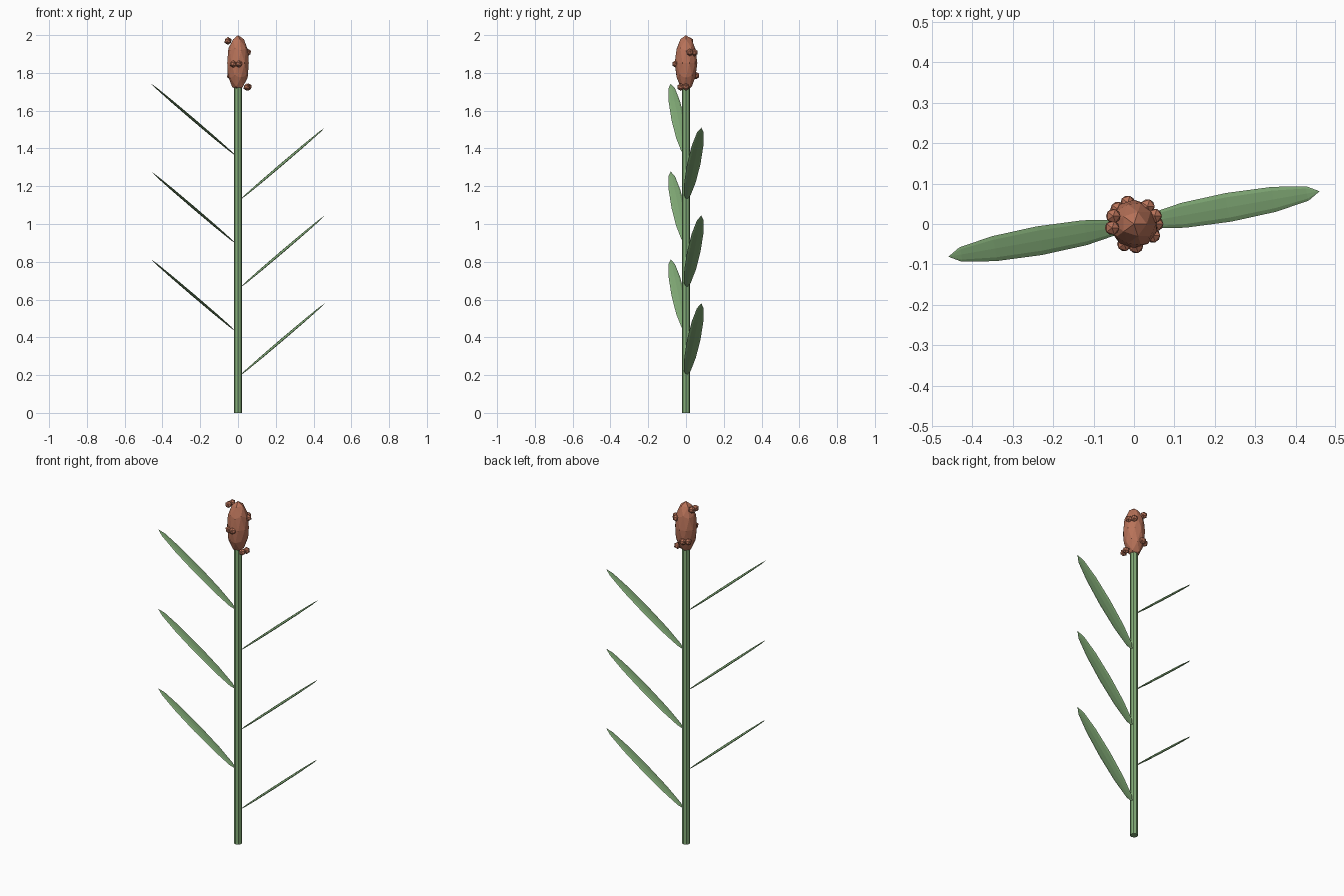
import bpy
import bmesh
from math import radians, sin, cos
from mathutils import Matrix, Vector

cube = bpy.data.objects.get("Cube")
if cube:
    bpy.data.objects.remove(cube, do_unlink=True)


def make_material(name, rgb):
    mat = bpy.data.materials.new(name)
    mat.use_nodes = True
    color = (*rgb, 1.0)
    mat.diffuse_color = color
    mat.node_tree.nodes["Principled BSDF"].inputs["Base Color"].default_value = color
    return mat


def finish(bm, name, mat):
    mesh = bpy.data.meshes.new(name)
    bm.to_mesh(mesh)
    bm.free()
    mesh.materials.append(mat)
    obj = bpy.data.objects.new(name, mesh)
    bpy.context.collection.objects.link(obj)
    return obj


green = make_material("leaf green", (0.23, 0.42, 0.19))
brown = make_material("seed brown", (0.48, 0.17, 0.10))

# Stem
STEM_TOP = 1.73
bm = bmesh.new()
bmesh.ops.create_cone(bm, cap_ends=True, segments=8, radius1=0.022, radius2=0.022,
                      depth=STEM_TOP, matrix=Matrix.Translation((0, 0, STEM_TOP / 2)))
finish(bm, "stem", green)

# Leaves: flattened spheres, alternating sides up the stem
LENGTH, WIDTH, THICK = 0.298, 0.036, 0.006
for i in range(6):
    bm = bmesh.new()
    bmesh.ops.create_uvsphere(bm, u_segments=8, v_segments=6, radius=1)
    turn = Matrix.Rotation(radians(10 + 180 * i), 4, "Z")
    lift = Matrix.Rotation(radians(-40), 4, "Y")
    lay_down = Matrix.Rotation(radians(90), 4, "Y")
    base = Matrix.Translation((0.01, 0, 0.197 + 0.2325 * i))
    shape = (Matrix.Translation((LENGTH, 0, 0)) @ lay_down
             @ Matrix.Diagonal((THICK, WIDTH, LENGTH, 1)))
    bmesh.ops.transform(bm, matrix=turn @ base @ lift @ shape, verts=bm.verts)
    finish(bm, f"leaf_{i + 1}", green)

# Seed head
HEAD_Z = 1.852
bm = bmesh.new()
bmesh.ops.create_icosphere(bm, subdivisions=2, radius=1)
bmesh.ops.transform(bm, verts=bm.verts, matrix=Matrix.Translation((0, 0, HEAD_Z))
                    @ Matrix.Diagonal((0.06, 0.06, 0.148, 1)))
finish(bm, "seed_head", brown)

# Seeds: pairs spiralling up the head
for i in range(5):
    for j in range(2):
        angle = radians(137.5 * i - 31 * j)
        spot = Vector((0.055 * cos(angle), 0.055 * sin(angle), 1.725 + 0.061 * i))
        bm = bmesh.new()
        bmesh.ops.create_icosphere(bm, subdivisions=1, radius=0.02,
                                   matrix=Matrix.Translation(spot))
        finish(bm, f"seed_{2 * i + j + 1}", brown)
